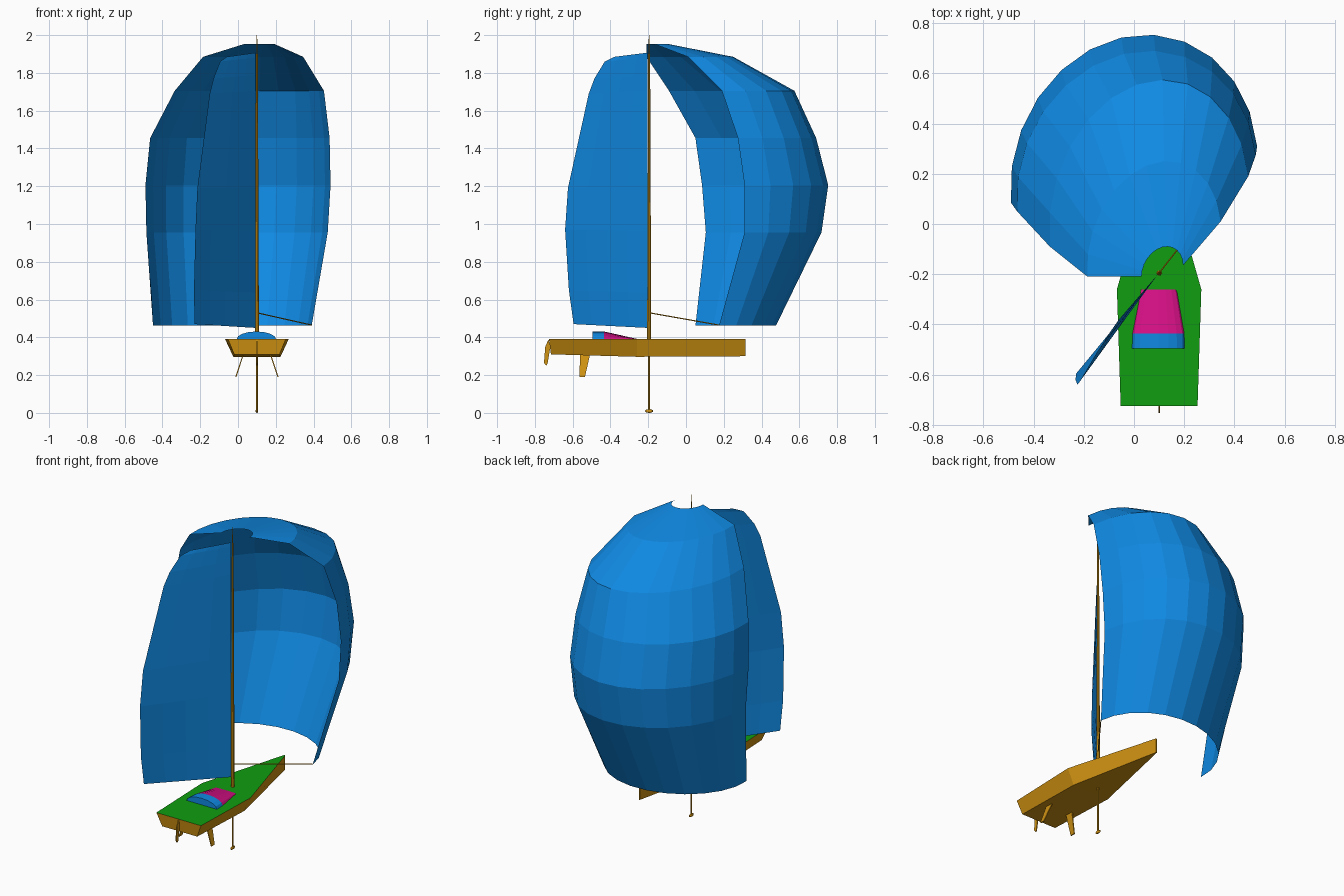
import bpy, bmesh, math
from mathutils import Vector

if "Cube" in bpy.data.objects:
    bpy.data.objects.remove(bpy.data.objects["Cube"])

CX, MAST_Y = 0.10, -0.195


def material(name, rgb):
    m = bpy.data.materials.new(name)
    m.diffuse_color = (*rgb, 1)
    m.use_nodes = True
    m.node_tree.nodes["Principled BSDF"].inputs["Base Color"].default_value = m.diffuse_color
    return m


BLUE = material("sail_blue", (0.005, 0.25, 0.76))
GOLD = material("hull_gold", (0.63, 0.29, 0.006))
GREEN = material("deck_green", (0.005, 0.34, 0.005))
PINK = material("cabin_pink", (0.68, 0.005, 0.24))


def finish(name, bm, mats, rule=None, solid=True):
    if solid:
        bmesh.ops.recalc_face_normals(bm, faces=bm.faces)
    bm.normal_update()
    if rule:
        for f in bm.faces:
            f.material_index = rule(f)
    me = bpy.data.meshes.new(name)
    bm.to_mesh(me)
    bm.free()
    for m in mats:
        me.materials.append(m)
    ob = bpy.data.objects.new(name, me)
    bpy.context.collection.objects.link(ob)
    return ob


def loft(name, rows, mats, rule=None, closed=False):
    """Skin a list of point rows; closed joins each row into a ring with end caps."""
    bm = bmesh.new()
    vs = [[bm.verts.new(p) for p in r] for r in rows]
    n = len(rows[0])
    for a, b in zip(vs, vs[1:]):
        for i in range(n if closed else n - 1):
            j = (i + 1) % n
            bm.faces.new((a[i], a[j], b[j], b[i]))
    if closed:
        bm.faces.new(vs[0])
        bm.faces.new(vs[-1])
    return finish(name, bm, mats, rule, closed)


def rod(name, p, q, r1, r2, sides=8):
    p, q = Vector(p), Vector(q)
    bm = bmesh.new()
    bmesh.ops.create_cone(bm, cap_ends=True, segments=sides, radius1=r1, radius2=r2,
                          depth=(q - p).length)
    rot = (q - p).to_track_quat('Z', 'Y').to_matrix().to_4x4()
    bmesh.ops.transform(bm, matrix=rot, verts=bm.verts)
    bmesh.ops.translate(bm, vec=(p + q) / 2, verts=bm.verts)
    return finish(name, bm, [GOLD])


def foil(name, outline, x_at, thick=0.006):
    """Thin plate from a (y, z) outline; x_at(z) lets it splay sideways."""
    rows = [[(x_at(z) + s * thick / 2, y, z) for y, z in outline] for s in (-1, 1)]
    return loft(name, rows, [GOLD], closed=True)


# hull: stations of y, deck half width, bottom half width, bottom z
stations = [(-0.725, 0.153, 0.12, 0.31), (-0.26, 0.168, 0.125, 0.297), (0.315, 0.004, 0.003, 0.30)]
hull_rows = [[(CX - w, y, 0.39), (CX + w, y, 0.39), (CX + b, y + (0.01 if y < -0.7 else 0), z),
              (CX - b, y + (0.01 if y < -0.7 else 0), z)] for y, w, b, z in stations]
loft("hull", hull_rows, [GOLD, GREEN], lambda f: 1 if f.normal.z > 0.9 else 0, closed=True)

# cabin: arched roof sloping forward, blue rear band and pink front
cabin_rows = []
for y, w, h in [(-0.495, 0.105, 0.042), (-0.435, 0.103, 0.042), (-0.26, 0.073, 0.003)]:
    cabin_rows.append([(CX - 0.003 - w * math.cos(math.pi * i / 8), y,
                        0.389 + h * math.sin(math.pi * i / 8)) for i in range(9)])
loft("cabin", cabin_rows, [BLUE, PINK],
     lambda f: 1 if f.calc_center_median().y > -0.43 else 0, closed=True)

# keel and bulb
rod("keel", (CX, MAST_Y, 0.01), (CX, MAST_Y, 0.30), 0.005, 0.005)
bm = bmesh.new()
bmesh.ops.create_uvsphere(bm, u_segments=8, v_segments=6, radius=1)
bmesh.ops.scale(bm, vec=(0.007, 0.022, 0.01), verts=bm.verts)
bmesh.ops.translate(bm, vec=(CX, MAST_Y, 0.01), verts=bm.verts)
finish("keel_bulb", bm, [GOLD])

# stern rudder and two splayed side fins
foil("stern_rudder", [(-0.728, 0.39), (-0.718, 0.35), (-0.733, 0.26), (-0.74, 0.25),
                      (-0.752, 0.265), (-0.745, 0.35)], lambda z: CX)
for side, label in ((-1, "left"), (1, "right")):
    foil(label + "_fin", [(-0.56, 0.31), (-0.508, 0.31), (-0.535, 0.19), (-0.565, 0.19)],
         lambda z: CX + side * (0.072 + (0.31 - z) * 0.33))

# mast and spinnaker pole
rod("mast", (CX, MAST_Y, 0.385), (CX, MAST_Y, 1.90), 0.011, 0.005)
rod("mast_tip", (CX, MAST_Y, 1.90), (CX, MAST_Y, 2.0), 0.003, 0.002, 6)
rod("spinnaker_pole", (CX, MAST_Y, 0.53), (0.39, 0.175, 0.465), 0.003, 0.003, 6)

# mainsail: trailing edge x, y, z against a straight luff on the mast
leech = [(-0.23, -0.595, 0.47), (-0.233, -0.62, 0.65), (-0.225, -0.64, 0.97),
         (-0.215, -0.625, 1.19), (-0.15, -0.515, 1.69), (-0.13, -0.485, 1.77),
         (-0.095, -0.43, 1.86), (-0.06, -0.38, 1.885)]
main_rows = []
for x, y, z in leech:
    luff = Vector((0.093, -0.203, 0.45 + (z - 0.47) / 1.415 * 1.457))
    main_rows.append([luff.lerp(Vector((x, y, z)), i / 4) for i in range(5)])
loft("mainsail", main_rows, [BLUE])

# spinnaker: each row is z, left edge, right edge and belly vector of a half ellipse
belly = [(0.462, (-0.45, 0.05), (0.39, 0.175), (-0.03, 0.36)),
         (0.955, (-0.485, 0.105), (0.475, 0.31), (-0.05, 0.50)),
         (1.205, (-0.49, 0.085), (0.49, 0.31), (-0.05, 0.545)),
         (1.455, (-0.465, 0.05), (0.485, 0.275), (-0.05, 0.515)),
         (1.705, (-0.335, -0.09), (0.455, 0.19), (-0.05, 0.505)),
         (1.885, (-0.185, -0.21), (0.345, 0.01), (-0.03, 0.333)),
         (1.952, (0.03, -0.21), (0.195, -0.165), (0.0, 0.095))]
spin_rows = []
for z, left, right, d in belly:
    l, r, d = Vector(left), Vector(right), Vector(d)
    mid, half = (l + r) / 2, (r - l) / 2
    row = []
    for i in range(13):
        t = math.pi * i / 12
        row.append((*(mid - half * math.cos(t) + d * math.sin(t)), z))
    spin_rows.append(row[::-1])
loft("spinnaker", spin_rows, [BLUE])
